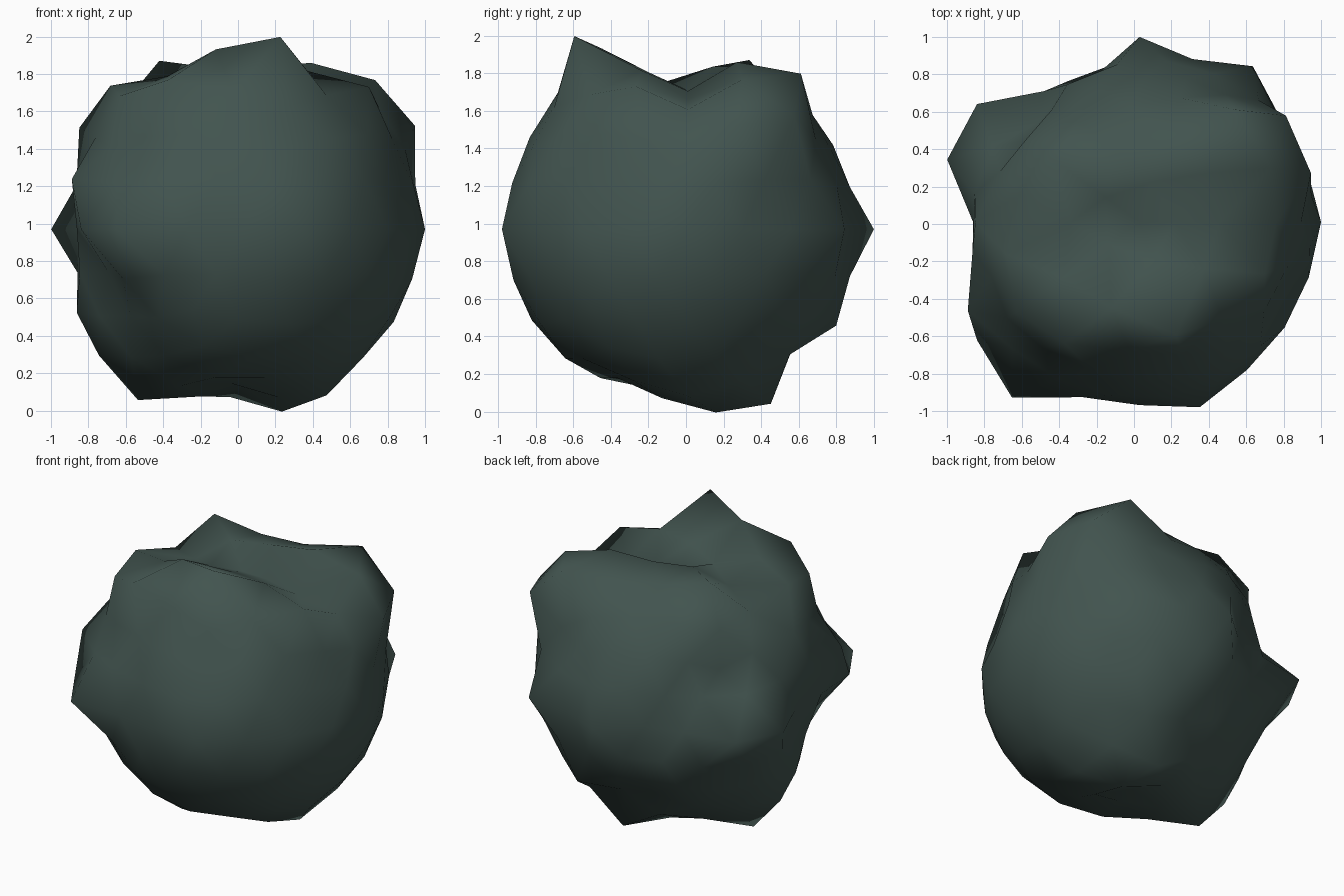
import bpy, bmesh
from mathutils import Vector

if "Cube" in bpy.data.objects:
    bpy.data.objects.remove(bpy.data.objects["Cube"])

# Peaks, ridges and hollows of the rock, measured from its middle
CENTRE = Vector((0.03, 0.01, 0.97))
FEATURES = [
    # top: peak, ridges, hollow
    (.20, -.60, 1.03), (-.15, -.46, .96), (-.45, .33, .90), (-.71, -.17, .77),
    (-.40, -.65, .80), (-.65, -.47, .73), (0, 0, .74), (.07, -.22, .83),
    (.43, 0, .69), (.67, -.28, .76), (.70, .29, .80), (.36, .26, .89),
    (.51, .60, .83), (-.18, -.13, .78), (-.37, 0, .73), (.21, 0, .73),
    # left side with its spikes and the hollows around them
    (-.88, 0, .54), (-1.03, .33, 0), (-.87, .63, 0), (-.51, .70, 0),
    (-.89, 0, 0), (-.89, 0, -.45), (-.61, -.44, -.46), (-.72, -.36, -.23),
    (-.53, .55, .18), (-.60, .44, .37), (-.60, .43, .67),
    # front
    (-.93, -.46, .25), (-.87, -.63, 0), (-.68, -.94, 0), (.32, -.99, 0),
    (.76, -.37, .24),
    # right side
    (.97, 0, 0), (.91, .29, .55), (.78, .57, .60),
    # back
    (.61, .83, 0), (0, .99, 0), (-.25, .77, 0), (.26, .79, -.51),
    (.04, .57, -.60), (-.19, .58, -.56),
    # underside
    (-.57, 0, -.91), (-.76, 0, -.69), (0, 0, -.85), (.22, .16, -.97),
    (.44, 0, -.89), (.14, .44, -.93), (.12, -.38, -.79), (-.07, -.22, -.82),
]

bm = bmesh.new()
bmesh.ops.create_icosphere(bm, subdivisions=3, radius=1.0)

# Pin the nearest vertex to each feature's radius
pinned = {}
for f in FEATURES:
    p = Vector(f)
    v = max(bm.verts, key=lambda v: v.co.normalized().dot(p.normalized()))
    pinned[v] = p.length

# The others settle between their neighbours and a base that is fuller in front
base = {v: 0.925 + 0.02 * v.co.x - 0.045 * v.co.y for v in bm.verts}
radius = {v: pinned.get(v, base[v]) for v in bm.verts}
for _ in range(40):
    for v in bm.verts:
        if v not in pinned:
            near = [radius[e.other_vert(v)] for e in v.link_edges]
            radius[v] = 0.5 * sum(near) / len(near) + 0.5 * base[v]

for v in bm.verts:
    v.co = v.co.normalized() * radius[v] + CENTRE
for face in bm.faces:
    face.smooth = True

mesh = bpy.data.meshes.new("rock")
bm.to_mesh(mesh)
bm.free()
rock = bpy.data.objects.new("rock", mesh)
bpy.context.collection.objects.link(rock)

# Dark green-grey stone
stone = bpy.data.materials.new("dark_green_grey_stone")
stone.diffuse_color = (0.054, 0.088, 0.078, 1)
stone.use_nodes = True
stone.node_tree.nodes["Principled BSDF"].inputs["Base Color"].default_value = stone.diffuse_color
mesh.materials.append(stone)
